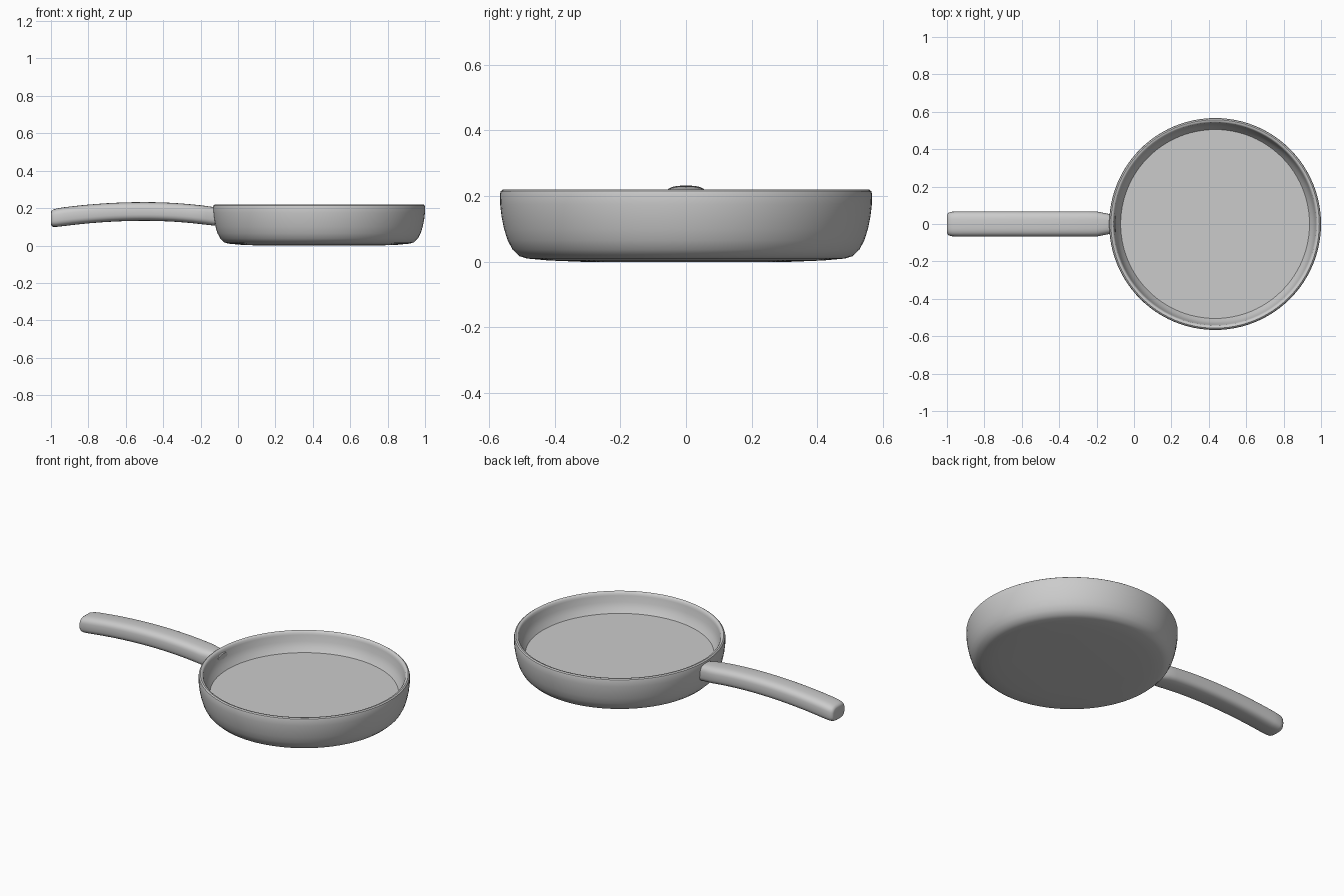
import bpy, bmesh, math

if "Cube" in bpy.data.objects:
    bpy.data.objects.remove(bpy.data.objects["Cube"])

CX, SEG = 0.4335, 96


def loft(name, rings, angle):
    """Bridge closed rings of equal size; cap both ends."""
    bm = bmesh.new()
    loops = [[bm.verts.new(p) for p in ring] for ring in rings]
    for a, b in zip(loops, loops[1:]):
        n = len(a)
        for i in range(n):
            bm.faces.new((a[i], a[(i + 1) % n], b[(i + 1) % n], b[i]))
    bm.faces.new(loops[0])
    bm.faces.new(loops[-1])
    bmesh.ops.recalc_face_normals(bm, faces=bm.faces)
    mesh = bpy.data.meshes.new(name)
    bm.to_mesh(mesh)
    bm.free()
    ob = bpy.data.objects.new(name, mesh)
    bpy.context.collection.objects.link(ob)
    bpy.context.view_layer.objects.active = ob
    ob.select_set(True)
    bpy.ops.object.shade_smooth_by_angle(angle=math.radians(angle))
    ob.select_set(False)
    return ob


# Pan bowl: lathe profile (radius, z), underside -> outer wall -> rim -> inner floor
profile = [(0.32, 0.0), (0.42, 0.004), (0.485, 0.01), (0.507, 0.017),
           (0.528, 0.037), (0.543, 0.065), (0.554, 0.1), (0.562, 0.14),
           (0.566, 0.175), (0.5665, 0.205), (0.564, 0.215), (0.557, 0.22),
           (0.548, 0.219), (0.542, 0.213), (0.539, 0.2), (0.533, 0.165),
           (0.522, 0.135), (0.505, 0.11)]
rings = [[(CX + r * math.cos(2 * math.pi * i / SEG),
           r * math.sin(2 * math.pi * i / SEG), z) for i in range(SEG)]
         for r, z in profile]
loft("pan_bowl", rings, 40)


# Handle: rounded cross-section swept along a shallow arch
def section(x, half_w, half_h, n=32, power=0.65):
    k = 0.15 if x < -0.5 else 0.19
    zc = 0.182 - k * (x + 0.5) ** 2
    slope = -2 * k * (x + 0.5)
    tilt = slope if x > -0.95 else 0.0
    pts = []
    for i in range(n):
        a = 2 * math.pi * i / n
        c, s = math.cos(a), math.sin(a)
        y = half_w * math.copysign(abs(c) ** power, c)
        dz = half_h * math.copysign(abs(s) ** power, s)
        pts.append((x - tilt * dz * 0.3, y, zc + dz))
    return pts


stations = [(-1.0, 0.048, 0.032), (-0.997, 0.056, 0.04), (-0.988, 0.062, 0.046),
            (-0.97, 0.066, 0.049)]
stations += [(-0.93 + 0.73 * i / 16, 0.067, 0.05) for i in range(17)]
stations += [(-0.17, 0.061, 0.05), (-0.13, 0.053, 0.049), (-0.1, 0.047, 0.045)]
loft("handle", [section(*s) for s in stations], 50)
